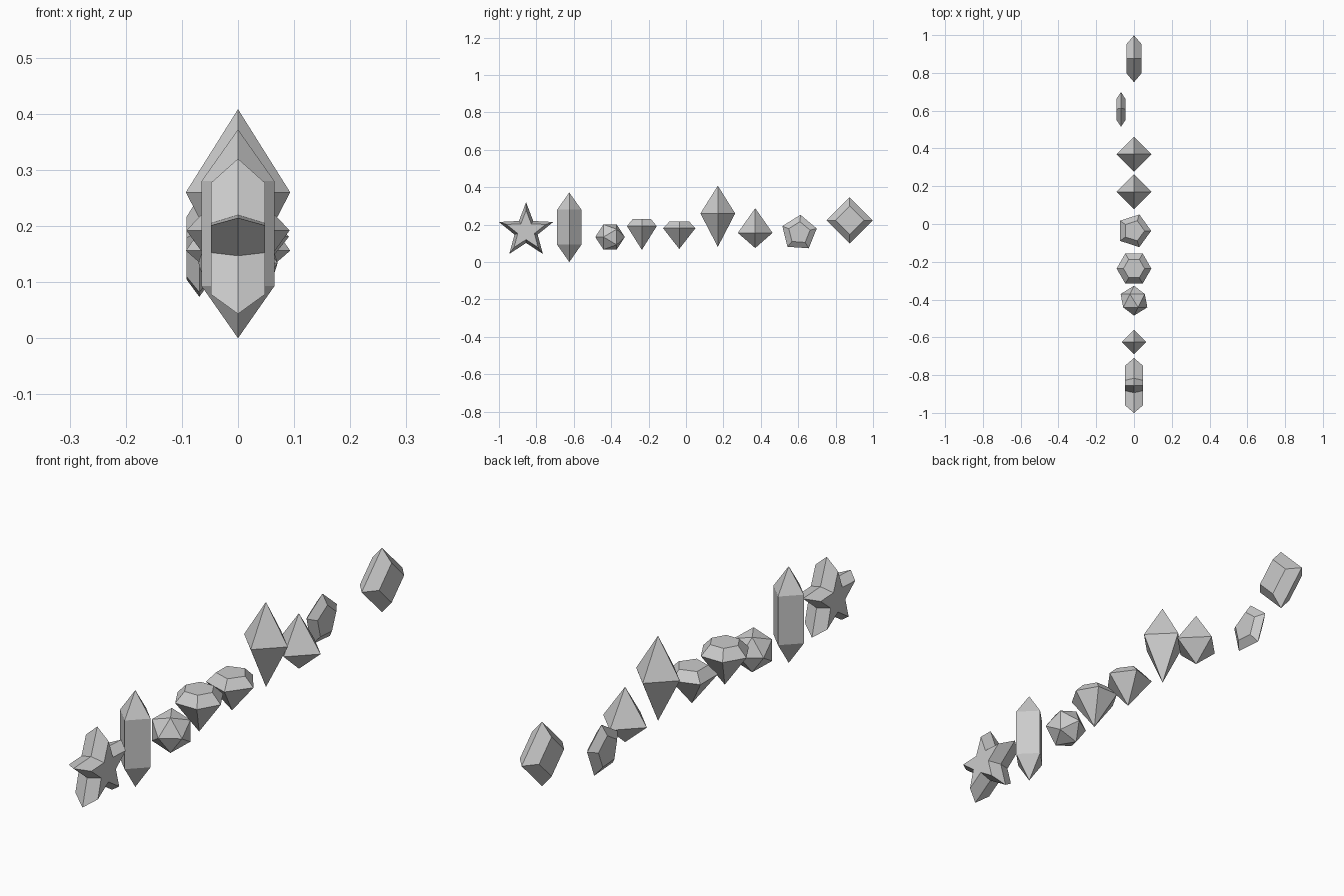
import bpy, bmesh, math

if "Cube" in bpy.data.objects:
    bpy.data.objects.remove(bpy.data.objects["Cube"])


def finish(name, bm, centre):
    bmesh.ops.recalc_face_normals(bm, faces=bm.faces[:])
    mesh = bpy.data.meshes.new(name)
    bm.to_mesh(mesh)
    bm.free()
    ob = bpy.data.objects.new(name, mesh)
    ob.location = centre
    bpy.context.collection.objects.link(ob)


def make_gem(name, centre, rings, sides, axis='Z', turn=0.0, notch=None):
    """Loft flat-faced rings (offset along axis, radius); radius 0 is a point.
    notch scales every second corner, which turns a polygon into a star."""
    bm = bmesh.new()
    loops = []
    for h, r in rings:
        loop = []
        for i in range(1 if r == 0 else sides):
            t = math.radians(turn) + 2 * math.pi * i / sides
            rad = r * notch if notch and i % 2 else r
            c, s = rad * math.cos(t), rad * math.sin(t)
            loop.append(bm.verts.new((c, s, h) if axis == 'Z' else (h, s, c)))
        loops.append(loop)
    for a, b in zip(loops, loops[1:]):
        for i in range(sides):
            j = (i + 1) % sides
            if len(a) == 1:
                bm.faces.new((a[0], b[i], b[j]))
            elif len(b) == 1:
                bm.faces.new((a[i], b[0], a[j]))
            else:
                bm.faces.new((a[i], b[i], b[j], a[j]))
    for loop in (loops[0], loops[-1]):
        if len(loop) > 2:
            bm.faces.new(loop)
    finish(name, bm, centre)


def make_icosahedron(name, centre, radius):
    """Two poles and two staggered five-point rings along y."""
    bm = bmesh.new()
    ring = radius * 2 / math.sqrt(5)
    for h, r, n, off in ((-radius, 0, 1, 0), (-ring / 2, ring, 5, 0),
                         (ring / 2, ring, 5, 36), (radius, 0, 1, 0)):
        for i in range(n):
            t = math.radians(off + 72 * i)
            bm.verts.new((r * math.cos(t), h, r * math.sin(t)))
    bmesh.ops.convex_hull(bm, input=bm.verts[:])
    finish(name, bm, centre)


def bevelled(half, outer, inner):
    return [(-half, inner), (0, outer), (half, inner)]


# Star with bevelled faces
make_gem("star_gem", (0, -0.855, 0.167), bevelled(0.048, 0.153, 0.11), 10, 'X', notch=0.425)

# Long four-sided crystal with pointed ends
make_gem("long_crystal", (0, -0.624, 0),
         [(0, 0), (0.093, 0.065), (0.28, 0.065), (0.372, 0)], 4)

# Twenty-sided gem with its poles along y
make_icosahedron("round_gem", (0, -0.406, 0.134), 0.079)

# Brilliant-cut gems, six and five sided
make_gem("six_sided_gem", (0, -0.236, 0), [(0.065, 0), (0.192, 0.092), (0.23, 0.056)], 6)
make_gem("five_sided_gem", (0, -0.036, 0), [(0.07, 0), (0.181, 0.091), (0.216, 0.056)], 5)

# Double pyramids, tall and short
make_gem("tall_pyramid_gem", (0, 0.17, 0), [(0.081, 0), (0.26, 0.093), (0.408, 0)], 4)
make_gem("short_pyramid_gem", (0, 0.37, 0), [(0.075, 0), (0.156, 0.093), (0.288, 0)], 4)

# Bevelled pentagon and square tablets
make_gem("pentagon_gem", (-0.069, 0.605, 0.156), bevelled(0.023, 0.097, 0.06), 5, 'X', turn=4)
make_gem("square_gem", (0, 0.875, 0.223), bevelled(0.041, 0.124, 0.076), 4, 'X')
